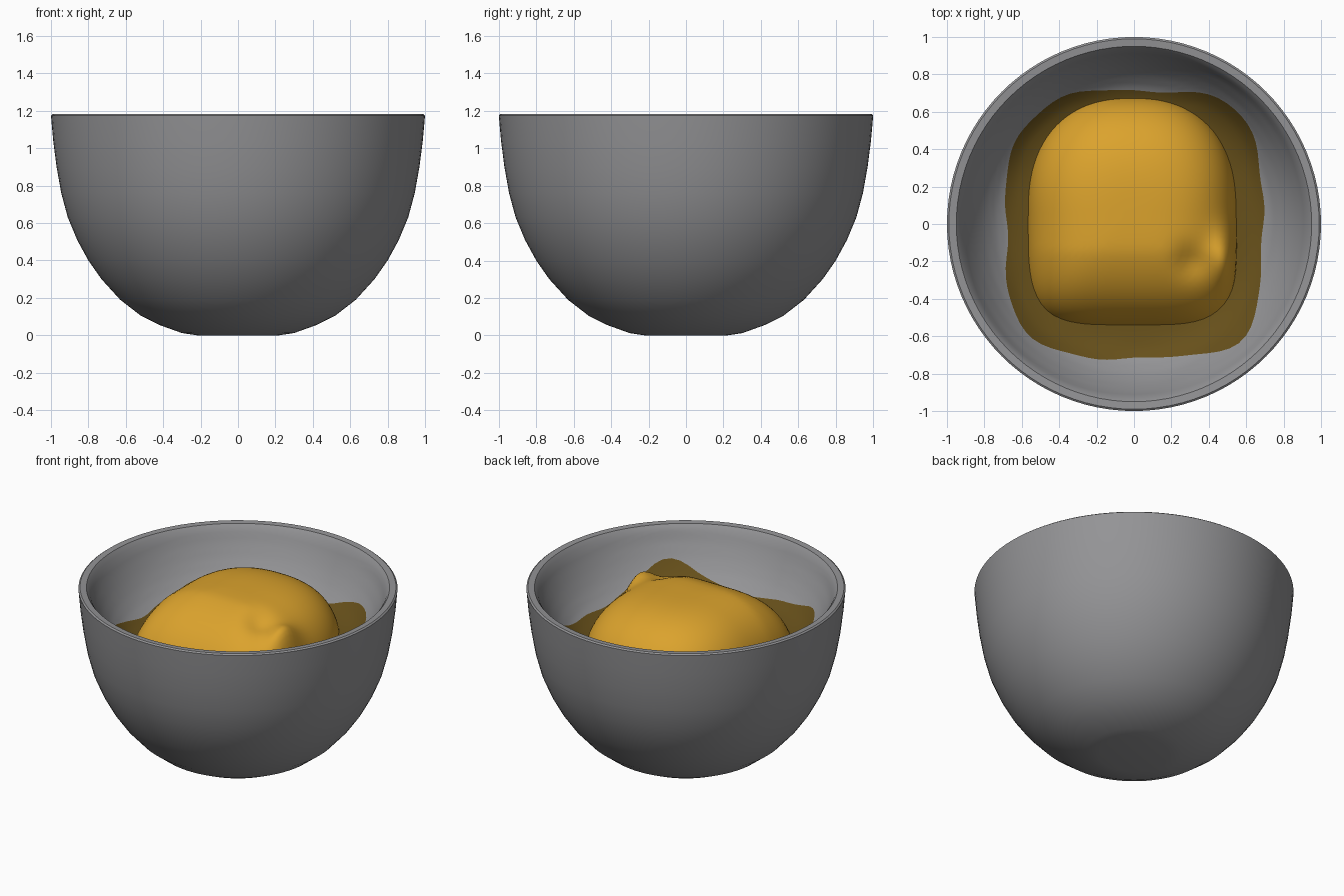
import bpy, bmesh, math

if "Cube" in bpy.data.objects:
    bpy.data.objects.remove(bpy.data.objects["Cube"])


def material(name, rgb):
    m = bpy.data.materials.new(name)
    m.diffuse_color = (*rgb, 1.0)
    m.use_nodes = True
    m.node_tree.nodes["Principled BSDF"].inputs["Base Color"].default_value = m.diffuse_color
    return m


grey = material("stone_grey", (0.295, 0.295, 0.305))
dark = material("dark_amber", (0.135, 0.08, 0.0105))
amber = material("amber", (0.71, 0.365, 0.026))

SEG = 96
angles = [2 * math.pi * i / SEG for i in range(SEG)]


def make_object(name, bm, mats):
    bmesh.ops.recalc_face_normals(bm, faces=bm.faces)
    me = bpy.data.meshes.new(name)
    bm.to_mesh(me)
    bm.free()
    ob = bpy.data.objects.new(name, me)
    bpy.context.collection.objects.link(ob)
    for m in mats:
        me.materials.append(m)
    return ob


def rings_to_mesh(rings, start, end, dark_from=None):
    """Skin closed rings of points, with a centre point at either end."""
    bm = bmesh.new()
    loops = [[bm.verts.new(p) for p in r] for r in rings]
    for k, (a, b) in enumerate(zip(loops, loops[1:])):
        for i in range(SEG):
            j = (i + 1) % SEG
            f = bm.faces.new((a[i], a[j], b[j], b[i]))
            f.material_index = int(dark_from is not None and k >= dark_from)
    for loop, tip, last in ((loops[0], start, False), (loops[-1], end, True)):
        c = bm.verts.new(tip)
        for i in range(SEG):
            f = bm.faces.new((loop[i], loop[(i + 1) % SEG], c))
            f.material_index = int(dark_from is not None and last)
    return bm


def squarish(a, rx, ry, n):
    """Radius of a superellipse in direction a."""
    return (abs(math.cos(a) / rx) ** n + abs(math.sin(a) / ry) ** n) ** (-1 / n)


# Bowl: turned outside
outer = [(0.22, 0.0), (0.30, 0.012), (0.42, 0.055), (0.52, 0.105), (0.63, 0.19), (0.73, 0.30),
         (0.80, 0.40), (0.86, 0.51), (0.91, 0.63), (0.945, 0.76), (0.97, 0.90),
         (0.988, 1.04), (1.0, 1.175), (0.99, 1.183), (0.95, 1.18)]
rings = [[(r * math.cos(a), r * math.sin(a), z) for a in angles] for r, z in outer]

# Bowl inside: wall height by radius, easing onto a shelf
wall = [(0.0, 0.80), (0.60, 0.805), (0.68, 0.825), (0.74, 0.86), (0.80, 0.92),
        (0.85, 0.99), (0.90, 1.08), (0.93, 1.155), (0.95, 1.18)]


def wall_z(r):
    for (r0, z0), (r1, z1) in zip(wall, wall[1:]):
        if r <= r1:
            return z0 + (z1 - z0) * (r - r0) / (r1 - r0)
    return wall[-1][1]


def stain_radius(a):
    wave = 0.008 * math.sin(7 * a + 1) + 0.005 * math.sin(13 * a)
    # sharper corners on the right, softer at the back left
    n = 3.6 + 0.5 * math.cos(a + math.pi / 4)
    return squarish(a, 0.685, 0.715, n) + wave


def inner_ring(radius):
    return [(radius(a) * math.cos(a), radius(a) * math.sin(a), wall_z(radius(a)))
            for a in angles]


# rings morph from the round rim to the squarish dark stain
for k in range(1, 13):
    rings.append(inner_ring(lambda a: 0.95 + (stain_radius(a) - 0.95) * k / 12))
dark_from = len(rings) - 1
for s in (0.95, 0.9, 0.8, 0.7):
    rings.append(inner_ring(lambda a: stain_radius(a) * s))
bowl = make_object("bowl", rings_to_mesh(rings, (0, 0, 0), (0, 0, 0.80), dark_from),
                   [grey, dark])

# Filling: domed mound, rounder at the back, boxier at the front
CX, CY = -0.01, 0.06


def mound_point(a, t):
    s = math.sin(a)
    k = squarish(a, 0.56, 0.62, 2.4 if s > 0 else 4.5)
    x, y = CX + math.cos(a) * k * t, CY + s * k * t
    z = 0.74 + 0.425 * math.sqrt(max(0, 1 - t ** 3))
    # front slopes down further
    z -= 0.07 * max(0, (-0.15 - y) / 0.4)
    # small peak at the right, near the front
    z += 0.12 * math.exp(-((x - 0.50) / 0.08) ** 2 - ((y + 0.20) / 0.16) ** 2)
    # shallow dent beside the peak
    z -= 0.04 * math.exp(-((x - 0.30) / 0.08) ** 2 - ((y + 0.20) / 0.09) ** 2)
    return (x, y, z)


N = 24
rings = [[mound_point(a, math.sin(math.pi / 2 * i / N)) for a in angles]
         for i in range(1, N + 1)]
mound = make_object("filling_mound", rings_to_mesh(
    rings, (CX, CY, 1.165), (CX, CY, 0.66)), [amber])

for ob in (bowl, mound):
    bpy.ops.object.select_all(action='DESELECT')
    ob.select_set(True)
    bpy.context.view_layer.objects.active = ob
    bpy.ops.object.shade_smooth_by_angle(angle=math.radians(40))
